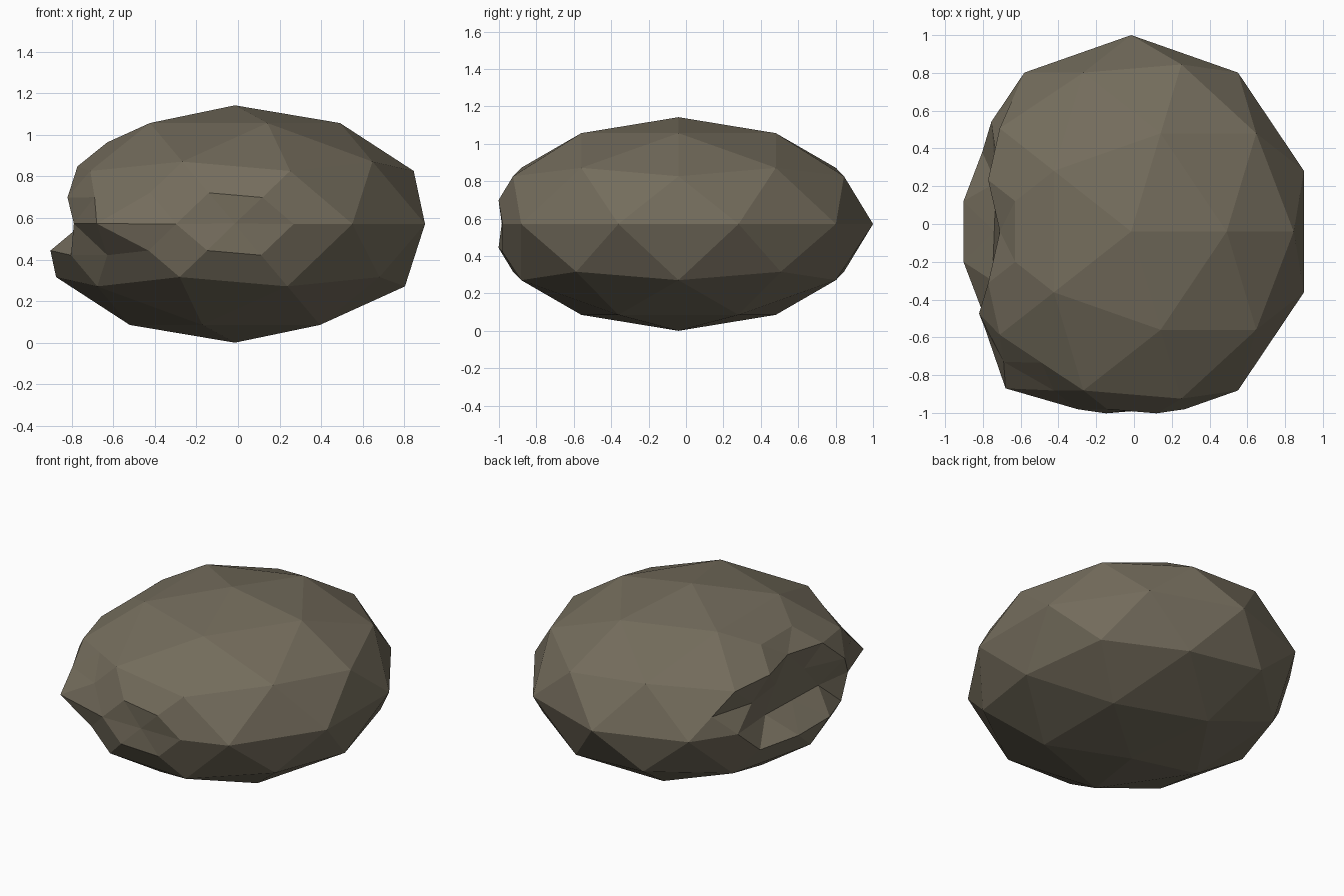
import bpy
import bmesh
from mathutils import Vector

if "Cube" in bpy.data.objects:
    bpy.data.objects.remove(bpy.data.objects["Cube"])

CENTRE = Vector((-0.015, -0.04, 0.571))
SIZE = Vector((0.962, 1.04, 0.571))

bm = bmesh.new()
bmesh.ops.create_icosphere(bm, subdivisions=2, radius=1.0)

# squashed boulder body
for v in bm.verts:
    v.co = v.co * SIZE + CENTRE


def nearest(point):
    p = Vector(point)
    return min(bm.verts, key=lambda v: (v.co - p).length)


# corners that get chipped: left pair, left upper, front, front-left
chips = [(-0.93, 0.28, 0.57), (-0.93, -0.36, 0.57), (-0.83, -0.04, 0.87),
         (-0.015, -1.08, 0.57), (-0.58, -0.88, 0.57)]
edges = set()
for c in chips:
    for f in nearest(c).link_faces:
        edges.update(f.edges)
bmesh.ops.subdivide_edges(bm, edges=list(edges), cuts=1, use_grid_fill=True)
bmesh.ops.triangulate(bm, faces=[f for f in bm.faces if len(f.verts) > 3])

# push the chipped points in, and the front-left spur out (from, to)
moves = [
    ((-0.93, 0.28, 0.57), (-0.73, 0.22, 0.57)),
    ((-0.93, -0.36, 0.57), (-0.75, -0.30, 0.57)),
    ((-0.93, -0.04, 0.57), (-0.74, -0.04, 0.57)),
    ((-0.83, -0.04, 0.87), (-0.71, -0.04, 0.86)),
    ((-0.88, 0.12, 0.72), (-0.72, 0.10, 0.72)),
    ((-0.88, -0.20, 0.72), (-0.73, -0.18, 0.72)),
    ((-0.82, 0.39, 0.70), (-0.73, 0.36, 0.70)),
    ((-0.015, -1.08, 0.57), (-0.015, -0.985, 0.573)),
    ((-0.58, -0.88, 0.57), (-0.68, -0.87, 0.573)),
    ((-0.646, -0.734, 0.70), (-0.69, -0.73, 0.70)),
    ((-0.755, -0.62, 0.57), (-0.79, -0.55, 0.573)),
]
targets = [(nearest(a), Vector(b)) for a, b in moves]
for v, co in targets:
    v.co = co

bmesh.ops.recalc_face_normals(bm, faces=bm.faces)
for f in bm.faces:
    f.smooth = False

mesh = bpy.data.meshes.new("rock")
bm.to_mesh(mesh)
bm.free()

# single stone colour
stone = bpy.data.materials.new("grey brown stone")
stone.diffuse_color = (0.175, 0.152, 0.108, 1.0)
stone.use_nodes = True
stone.node_tree.nodes["Principled BSDF"].inputs["Base Color"].default_value = stone.diffuse_color
mesh.materials.append(stone)

rock = bpy.data.objects.new("rock", mesh)
bpy.context.collection.objects.link(rock)
